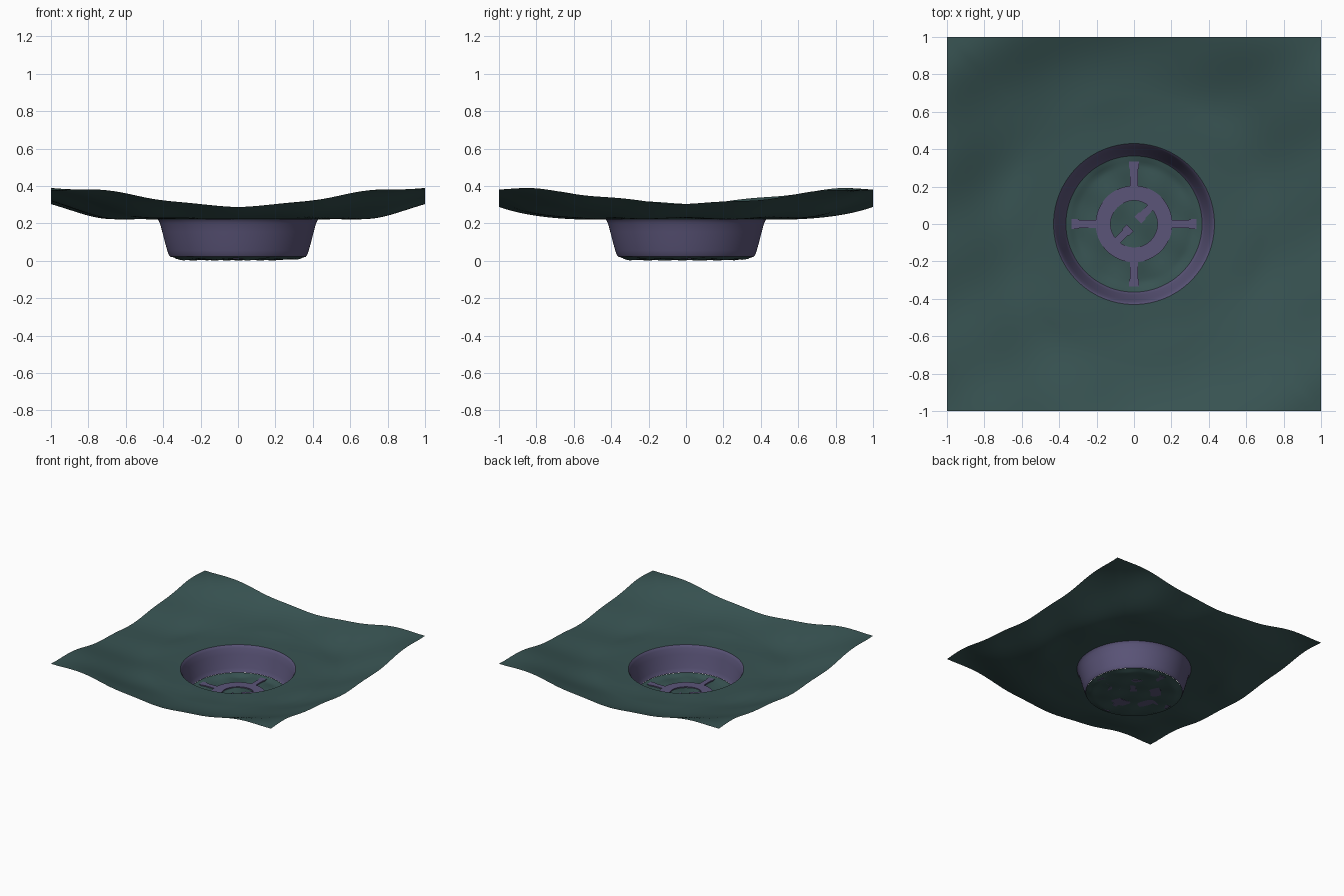
import bpy, bmesh, math
from math import sin, cos, pi, hypot

if "Cube" in bpy.data.objects:
    bpy.data.objects.remove(bpy.data.objects["Cube"])

SEG = 192
RIM = 0.43


def material(name, col):
    m = bpy.data.materials.new(name)
    m.diffuse_color = (*col, 1)
    m.use_nodes = True
    m.node_tree.nodes["Principled BSDF"].inputs["Base Color"].default_value = m.diffuse_color
    return m


GREEN = material("dark_teal_ground", (0.039, 0.086, 0.084))
PURPLE = material("dusky_purple_stone", (0.104, 0.090, 0.190))


def finish(bm, name, mat, angle=40):
    bmesh.ops.recalc_face_normals(bm, faces=bm.faces)
    me = bpy.data.meshes.new(name)
    bm.to_mesh(me)
    bm.free()
    ob = bpy.data.objects.new(name, me)
    bpy.context.collection.objects.link(ob)
    me.materials.append(mat)
    bpy.ops.object.select_all(action='DESELECT')
    ob.select_set(True)
    bpy.context.view_layer.objects.active = ob
    bpy.ops.object.shade_smooth_by_angle(angle=math.radians(angle))
    return ob


def rings_mesh(name, mat, count, point):
    """Sheet of closed rings; point(i, angle) gives each position."""
    bm = bmesh.new()
    rings = [[bm.verts.new(point(i, 2 * pi * k / SEG)) for k in range(SEG)]
             for i in range(count)]
    for a, b in zip(rings, rings[1:]):
        for k in range(SEG):
            n = (k + 1) % SEG
            bm.faces.new((a[k], a[n], b[n], b[k]))
    ob = finish(bm, name, mat, 60)
    # open sheets: make the normals face up
    me = ob.data
    if sum(p.normal.z for p in me.polygons) < 0:
        me.flip_normals()
    return ob


def smooth(a, b, v):
    t = max(0, min(1, (v - a) / (b - a)))
    return t * t * (3 - 2 * t)


def ground_height(x, y):
    r = hypot(x, y)
    base = 0.221 + 0.154 * smooth(0.70, 1.36, hypot(1.03 * x, y))
    wave = (-0.6 * cos(12.5 * y - 5.5 * x + 0.6 * sin(3 * x))
            + 0.4 * cos(14 * x + 3 * y))
    return base + 0.0085 * (1 + wave) * smooth(0.43, 0.75, r)


# Rippled ground: rings blend from the pit rim out to the square border
G = 52


def ground_point(i, a):
    edge = 1 / max(abs(cos(a)), abs(sin(a)))
    r = RIM + (edge - RIM) * i / (G - 1)
    x, y = r * cos(a), r * sin(a)
    return x, y, ground_height(x, y)


rings_mesh("ground", GREEN, G, ground_point)

# Sloping pit wall with rounded lip
WALL = [(0.43, 0.221), (0.424, 0.214), (0.417, 0.2), (0.405, 0.155),
        (0.391, 0.1), (0.378, 0.055), (0.372, 0.036), (0.364, 0.023)]
rings_mesh("pit_wall", PURPLE, len(WALL),
           lambda i, a: (WALL[i][0] * cos(a), WALL[i][0] * sin(a), WALL[i][1]))

# Slightly uneven pit floor, curving up to meet the wall
F = 26


def floor_point(i, a):
    r = 0.001 + 0.363 * i / (F - 1)
    x, y = r * cos(a), r * sin(a)
    w = sin(23 * x + 9 * y) * cos(19 * y - 6 * x)
    return x, y, 0.008 + 0.006 * w + (0.015 - 0.006 * w) * smooth(0.31, 0.375, r) ** 0.8


rings_mesh("pit_floor", GREEN, F, floor_point)

# Carved emblem: thin plates set into the floor
Z0, Z1 = 0.009, 0.0175


def plate(name, outline, angle=0):
    bm = bmesh.new()
    c, s = cos(angle), sin(angle)
    lo, hi = ([bm.verts.new((x * c - y * s, x * s + y * c, z)) for x, y in outline]
              for z in (Z0, Z1))
    bm.faces.new(lo)
    bm.faces.new(hi)
    n = len(lo)
    for k in range(n):
        j = (k + 1) % n
        bm.faces.new((lo[k], lo[j], hi[j], hi[k]))
    return finish(bm, name, PURPLE, 30)


def bar(points):
    """Mirror half an outline (x, half width) across its axis."""
    return points + [(x, -w) for x, w in reversed(points)]


# Ring
bm = bmesh.new()
loop = [(0.125, Z0), (0.205, Z0), (0.205, Z1), (0.125, Z1)]
cols = [[bm.verts.new((r * cos(2 * pi * k / 64), r * sin(2 * pi * k / 64), z))
         for r, z in loop] for k in range(64)]
for k in range(64):
    a, b = cols[k], cols[(k + 1) % 64]
    for j in range(4):
        i = (j + 1) % 4
        bm.faces.new((a[j], b[j], b[i], a[i]))
finish(bm, "emblem_ring", PURPLE, 30)

# Four spokes with flared ends
for k in range(4):
    plate(f"emblem_spoke_{k + 1}",
          bar([(0.195, 0.021), (0.29, 0.021), (0.305, 0.027), (0.335, 0.027)]),
          k * pi / 2)

# Two inner diagonal pointers
for k in range(2):
    plate(f"emblem_pointer_{k + 1}",
          bar([(0.03, 0.026), (0.06, 0.026), (0.07, 0.019), (0.13, 0.019)]),
          pi / 4 + k * pi)
